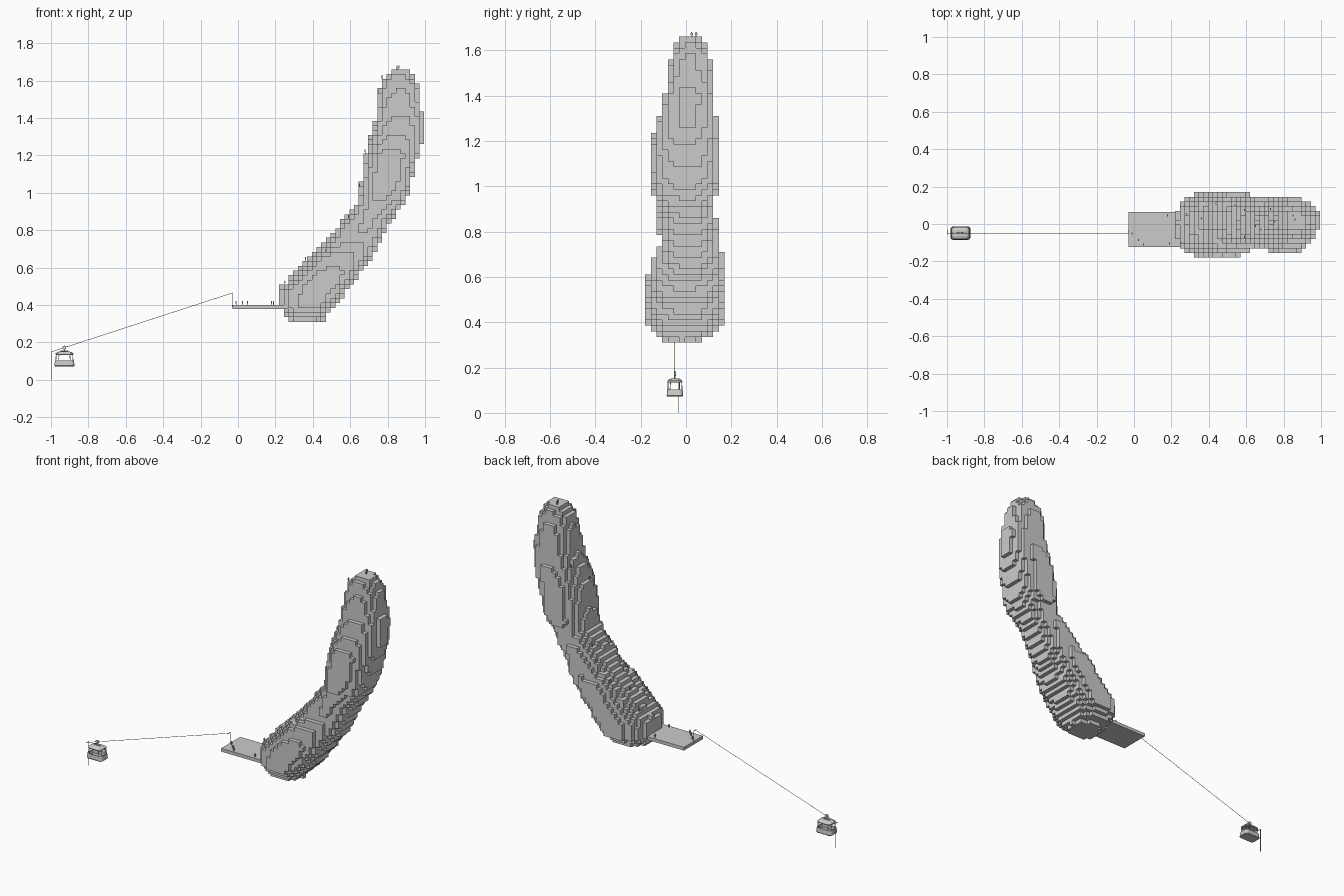
import bpy, bmesh, math
from mathutils import Vector, noise

if "Cube" in bpy.data.objects:
    bpy.data.objects.remove(bpy.data.objects["Cube"])

P = 0.025                                   # voxel pitch
X0, Y0, Z0 = 0.22, -0.18, 0.31              # voxel lattice origin


def finish(bm, name):
    bmesh.ops.recalc_face_normals(bm, faces=bm.faces)
    me = bpy.data.meshes.new(name)
    bm.to_mesh(me)
    bm.free()
    ob = bpy.data.objects.new(name, me)
    bpy.context.collection.objects.link(ob)
    return ob


def add_box(bm, lo, hi):
    vs = bmesh.ops.create_cube(bm, size=1)["verts"]
    for v in vs:
        v.co = Vector([(a + b) / 2 + c * (b - a) for a, b, c in zip(lo, hi, v.co)])


def add_rod(bm, a, b, r, n=6):
    a, b = Vector(a), Vector(b)
    d = b - a
    vs = bmesh.ops.create_cone(bm, cap_ends=True, segments=n, radius1=r, radius2=r,
                               depth=d.length)["verts"]
    q = d.to_track_quat('Z', 'Y')
    for v in vs:
        v.co = q @ v.co + (a + b) / 2


# Blocky mountain: horizontal extents (z, x min, x max, y min, y max)
PROFILE = [
    (0.31, 0.28, 0.45, -0.09, 0.03), (0.345, 0.25, 0.48, -0.14, 0.12),
    (0.40, 0.22, 0.53, -0.18, 0.17), (0.49, 0.22, 0.60, -0.18, 0.17),
    (0.56, 0.29, 0.65, -0.18, 0.17), (0.66, 0.385, 0.72, -0.155, 0.17),
    (0.75, 0.475, 0.77, -0.12, 0.145), (0.85, 0.555, 0.825, -0.12, 0.135),
    (0.94, 0.63, 0.885, -0.13, 0.12), (0.98, 0.645, 0.91, -0.155, 0.145),
    (1.20, 0.675, 0.97, -0.155, 0.145), (1.28, 0.70, 0.985, -0.13, 0.14),
    (1.40, 0.74, 0.995, -0.095, 0.12), (1.50, 0.745, 0.97, -0.08, 0.12),
    (1.60, 0.77, 0.955, -0.06, 0.10), (1.66, 0.82, 0.91, -0.03, 0.06)]


def extents(z):
    for a, b in zip(PROFILE, PROFILE[1:]):
        if z <= b[0]:
            t = (z - a[0]) / (b[0] - a[0])
            return [p + (q - p) * t for p, q in zip(a[1:], b[1:])]
    return PROFILE[-1][1:]


cells = set()
for k in range(54):
    z = Z0 + (k + 0.5) * P
    xa, xb, ya, yb = extents(z)
    for i in range(31):
        for j in range(14):
            x, y = X0 + (i + 0.5) * P, Y0 + (j + 0.5) * P
            u = abs(2 * x - xa - xb) / (xb - xa)
            v = abs(2 * y - ya - yb) / (yb - ya)
            n = noise.noise(Vector((x, y, z)) * 9)
            if u ** 2.3 + v ** 2.3 < 0.98 + 0.12 * n and max(u, v) < 1:
                cells.add((i, j, k))

bm = bmesh.new()
corner = {}


def vert(c):
    if c not in corner:
        corner[c] = bm.verts.new((X0 + c[0] * P, Y0 + c[1] * P, Z0 + c[2] * P))
    return corner[c]


for c in cells:
    for ax in range(3):
        for s in (0, 1):
            nb = list(c)
            nb[ax] += 2 * s - 1
            if tuple(nb) in cells:
                continue
            quad = []
            for du, dv in ((0, 0), (1, 0), (1, 1), (0, 1)):
                q = list(c)
                q[ax] += s
                q[(ax + 1) % 3] += du
                q[(ax + 2) % 3] += dv
                quad.append(vert(tuple(q)))
            bm.faces.new(quad if s else quad[::-1])
me = bpy.data.meshes.new("block_mountain")
bm.to_mesh(me)
bm.free()
bpy.context.collection.objects.link(bpy.data.objects.new("block_mountain", me))

# Landing platform
bm = bmesh.new()
add_box(bm, (-0.03, -0.122, 0.38), (0.30, 0.064, 0.40))
finish(bm, "landing_platform")

# Tiny visitors standing on the platform and the steps
SPOTS = [(0.18, 0.045), (-0.01, -0.05), (0.025, -0.085), (0.05, -0.11), (0.19, -0.105),
         (0.28, 0.055), (0.25, -0.1), (0.36, 0.03), (0.47, -0.085), (0.44, 0.11),
         (0.54, 0.1), (0.59, 0.075), (0.59, -0.07), (0.65, -0.01), (0.68, -0.03),
         (0.73, 0.08), (0.75, 0.01), (0.77, -0.02), (0.86, 0.025), (0.85, 0.045)]
bm = bmesh.new()
for x, y in SPOTS:
    i, j = math.floor((x - X0) / P), math.floor((y - Y0) / P)
    tops = [c[2] for c in cells if c[0] == i and c[1] == j]
    z = Z0 + (max(tops) + 1) * P if tops else 0.40
    z = max(z, 0.40)
    for s in (-1, 1):
        add_box(bm, (x - .002, y + s * .002 - .0015, z), (x + .002, y + s * .002 + .0015, z + .008))
    add_box(bm, (x - .003, y - .005, z + .008), (x + .003, y + .005, z + .016))
    add_box(bm, (x - .0025, y - .0025, z + .016), (x + .0025, y + .0025, z + .021))
finish(bm, "visitors")

# Cable with its two hooked posts
CY = -0.049
bm = bmesh.new()
for x, z0, z1 in ((-0.998, 0, 0.15), (-0.03, 0.39, 0.465)):
    add_rod(bm, (x, -0.032, z0), (x, -0.032, z1), 0.002)
    add_rod(bm, (x, -0.031, z1), (x, CY - 0.008, z1), 0.002)
finish(bm, "cable_posts")
bm = bmesh.new()
add_rod(bm, (-0.998, CY, 0.15), (-0.03, CY, 0.465), 0.0013)
finish(bm, "cable")

# Cable cabin: rounded rings lofted to a pan and a roof
CX = -0.928


def ring(bm, hx, hy, z, r):
    out = []
    for n, (sx, sy) in enumerate(((1, 1), (-1, 1), (-1, -1), (1, -1))):
        for m in range(5):
            a = math.pi / 2 * (n + m / 4)
            out.append(bm.verts.new((CX + sx * (hx - r) + r * math.cos(a),
                                     CY + sy * (hy - r) + r * math.sin(a), z)))
    return out


def loft(name, sections):
    bm = bmesh.new()
    rings = [ring(bm, *s) for s in sections]
    for a, b in zip(rings, rings[1:]):
        for n in range(len(a)):
            m = (n + 1) % len(a)
            bm.faces.new((a[n], a[m], b[m], b[n]))
    bm.faces.new(rings[0])
    bm.faces.new(rings[-1])
    return finish(bm, name)


loft("cabin_pan", [(.050, .033, .072, .015), (.054, .036, .076, .016), (.054, .036, .080, .016),
                   (.050, .034, .104, .015), (.046, .030, .104, .013), (.048, .031, .080, .014)])
loft("cabin_roof", [(.046, .031, .134, .015), (.048, .033, .137, .016), (.047, .032, .142, .016),
                    (.038, .025, .149, .014), (.024, .016, .152, .010)])
bm = bmesh.new()
for sx in (-1, 1):
    for sy in (-1, 1):
        for px, py in ((.046, .021), (.031, .031)):
            add_rod(bm, (CX + sx * px, CY + sy * py, .10),
                    (CX + sx * (px - .002), CY + sy * (py - .001), .137), .002)
finish(bm, "window_posts")

# Hanger arm and pulley
bm = bmesh.new()
add_rod(bm, (CX, CY, .150), (CX, CY, .173), .003, 8)
add_rod(bm, (CX, CY - .005, .173), (CX, CY + .005, .173), .010, 16)
add_rod(bm, (CX - .02, CY, .154), (CX + .02, CY, .154), .003, 8)
finish(bm, "hanger_pulley")
